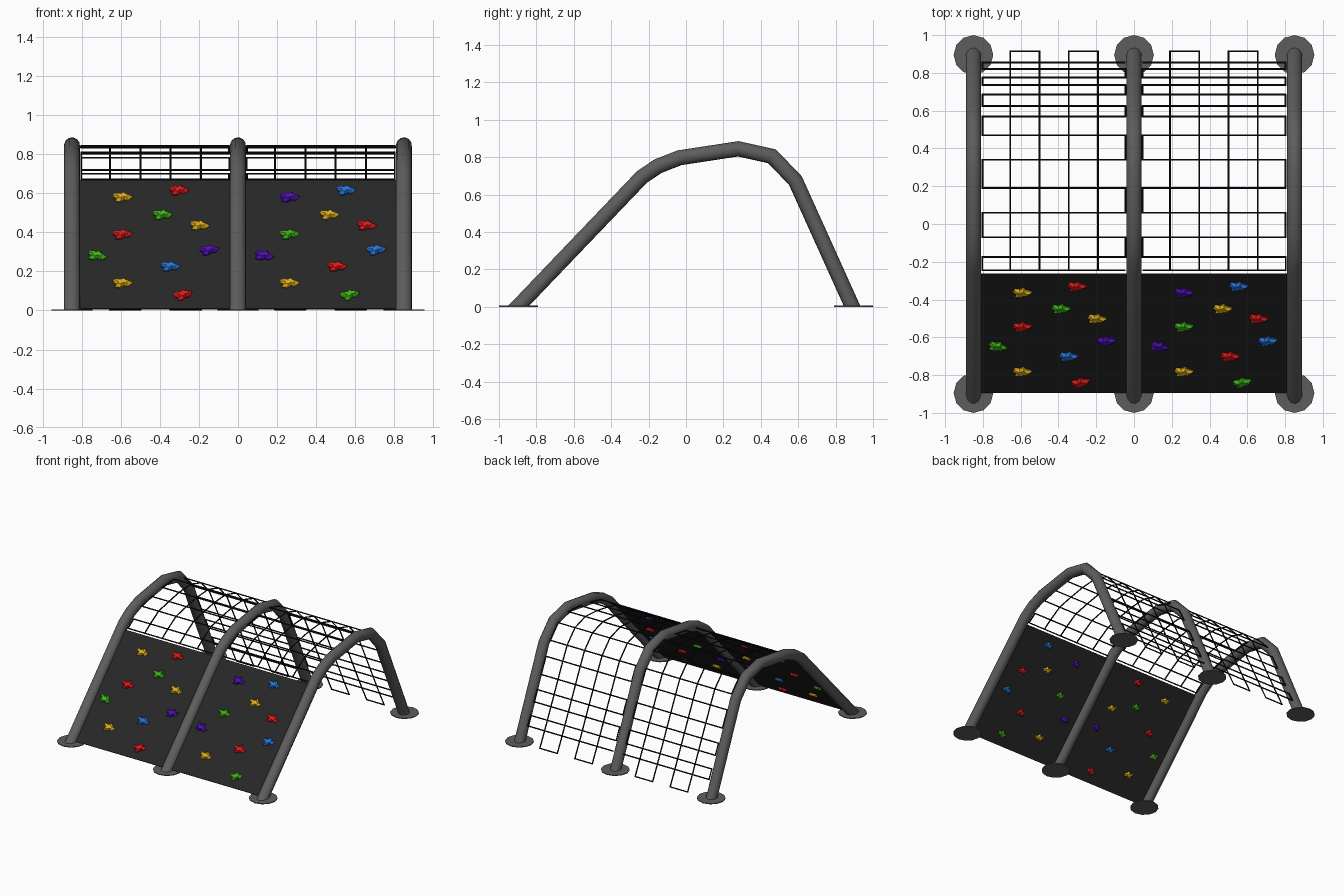
import bpy, bmesh, math
from mathutils import Vector, Matrix

cube = bpy.data.objects.get("Cube")
if cube:
    bpy.data.objects.remove(cube, do_unlink=True)


def material(name, rgb):
    m = bpy.data.materials.new(name)
    m.use_nodes = True
    m.diffuse_color = (*rgb, 1)
    bsdf = m.node_tree.nodes["Principled BSDF"]
    bsdf.inputs["Base Color"].default_value = (*rgb, 1)
    bsdf.inputs["Roughness"].default_value = 0.6
    return m


STEEL = material("grey steel", (0.11, 0.11, 0.11))
BOARD = material("dark board", (0.02, 0.02, 0.02))
ROPE = material("black rope", (0.006, 0.006, 0.006))
PAINT = {
    "yellow": material("yellow", (0.72, 0.42, 0.01)),
    "red": material("red", (0.75, 0.01, 0.01)),
    "green": material("green", (0.05, 0.45, 0.01)),
    "blue": material("blue", (0.02, 0.18, 0.7)),
    "purple": material("purple", (0.08, 0.005, 0.45)),
}


def finish(name, bm, mat, smooth=False):
    bmesh.ops.recalc_face_normals(bm, faces=bm.faces)
    mesh = bpy.data.meshes.new(name)
    bm.to_mesh(mesh)
    bm.free()
    mesh.materials.append(mat)
    ob = bpy.data.objects.new(name, mesh)
    bpy.context.collection.objects.link(ob)
    if smooth:
        bpy.ops.object.select_all(action='DESELECT')
        ob.select_set(True)
        bpy.context.view_layer.objects.active = ob
        bpy.ops.object.shade_smooth_by_angle(angle=math.radians(40))
    return ob


def loft(bm, rings):
    """Skin a stack of rings and cap both ends."""
    rows = [[bm.verts.new(p) for p in ring] for ring in rings]
    n = len(rows[0])
    for a, b in zip(rows, rows[1:]):
        for i in range(n):
            j = (i + 1) % n
            bm.faces.new((a[i], a[j], b[j], b[i]))
    bm.faces.new(rows[0])
    bm.faces.new(rows[-1])


def sweep(bm, pts, radius, sides, end_normal=None):
    """Tube along a path with mitred joints."""
    pts = [Vector(p) for p in pts]
    dirs = [(b - a).normalized() for a, b in zip(pts, pts[1:])]
    u = dirs[0].orthogonal().normalized()
    v = dirs[0].cross(u)
    turns = [2 * math.pi * (i + 0.5) / sides for i in range(sides)]
    ring = [pts[0] + radius * (math.cos(t) * u + math.sin(t) * v) for t in turns]
    rings = []
    for k, p in enumerate(pts):
        d = dirs[max(k - 1, 0)]
        if 0 < k < len(pts) - 1:
            normal = dirs[k - 1] + dirs[k]
        else:
            normal = end_normal or d
        ring = [q + d * ((p - q).dot(normal) / d.dot(normal)) for q in ring]
        rings.append(ring)
    loft(bm, rings)


# Arched posts with round ground plates
ARCH = [(-0.9, 0), (-0.235, 0.695), (-0.15, 0.752), (-0.035, 0.797),
        (0.28, 0.845), (0.46, 0.805), (0.585, 0.675), (0.89, 0)]
for side, x in (("right", -0.85), ("middle", 0), ("left", 0.85)):
    bm = bmesh.new()
    sweep(bm, [(x, y, z) for y, z in ARCH], 0.041, 12, Vector((0, 0, 1)))
    finish(side + "_arch", bm, STEEL, True)
    for end, y in (("front", -0.895), ("back", 0.895)):
        bm = bmesh.new()
        bmesh.ops.create_cone(bm, cap_ends=True, segments=12, radius1=0.105,
                              radius2=0.105, depth=0.006,
                              matrix=Matrix.Translation((x, y, 0.003)))
        finish(f"{side}_{end}_plate", bm, STEEL)

# Climbing boards, lying along the front slope
FOOT = Vector((0, -0.89, 0.008))
TOP = Vector((0, -0.265, 0.665))
SLOPE = (TOP - FOOT).normalized()
OUT = Vector((1, 0, 0)).cross(SLOPE)
for side, s in (("right", -1), ("left", 1)):
    bm = bmesh.new()
    rings = []
    for x in (0.035 * s, 0.812 * s):
        off = Vector((x, 0, 0))
        rings.append([off + FOOT - OUT * 0.005, off + FOOT + OUT * 0.005,
                      off + TOP + OUT * 0.005, off + TOP - OUT * 0.005])
    loft(bm, rings)
    finish(side + "_board", bm, BOARD)

# Climbing holds: chunky arrow-like grips bolted through the board
OUTLINE = [(-0.052, 0.004), (-0.046, 0.026), (-0.018, 0.02), (0.008, 0.036),
           (0.022, 0.016), (0.052, 0.004), (0.03, -0.022), (0.008, -0.016),
           (-0.012, -0.032), (-0.042, -0.03), (-0.034, -0.008)]
LAYERS = [(-0.02, 0.45), (-0.006, 0.75), (0.016, 1.0), (0.03, 0.6)]


def add_hold(name, x, z, degrees, mat):
    centre = FOOT + SLOPE * ((z - 0.022) / SLOPE.z) + Vector((x, 0, 0))
    a = math.radians(degrees)
    across = Vector((math.cos(a), 0, 0)) + SLOPE * math.sin(a)
    along = SLOPE * math.cos(a) - Vector((math.sin(a), 0, 0))
    bm = bmesh.new()
    loft(bm, [[centre + OUT * h + (across * u + along * v) * k
               for u, v in OUTLINE] for h, k in LAYERS])
    finish(name, bm, mat)


HOLDS = [(-0.59, 0.585, 0, "yellow", "purple"), (-0.30, 0.62, 0, "red", "blue"),
         (-0.385, 0.495, 0, "green", "yellow"), (-0.195, 0.44, -5, "yellow", "red"),
         (-0.59, 0.395, 5, "red", "green"), (-0.145, 0.315, 10, "purple", "blue"),
         (-0.72, 0.285, -15, "green", "purple"), (-0.345, 0.23, 0, "blue", "red"),
         (-0.59, 0.145, 0, "yellow", "yellow"), (-0.28, 0.085, 20, "red", "green")]
for i, (x, z, turn, right, left) in enumerate(HOLDS):
    add_hold(f"right_hold_{i + 1}", x, z, turn, PAINT[right])
    add_hold(f"left_hold_{i + 1}", x + 0.855, z, turn, PAINT[left])

# Rope net: one winding rope across and one winding rope lengthwise per bay
ROWS = [(-0.245, 0.672), (-0.175, 0.72), (-0.07, 0.782), (0.06, 0.81),
        (0.19, 0.833), (0.34, 0.842), (0.47, 0.803), (0.57, 0.7),
        (0.625, 0.593), (0.685, 0.47), (0.735, 0.368), (0.775, 0.286),
        (0.82, 0.194), (0.855, 0.123)]
LENGTH = ROWS + [(0.915, 0.006)]
for side, s in (("right", -1), ("left", 1)):
    path = []
    for i, (y, z) in enumerate(ROWS):
        ends = (0.045, 0.803) if i % 2 == 0 else (0.803, 0.045)
        path += [(s * x, y, z) for x in ends]
    bm = bmesh.new()
    sweep(bm, path, 0.005, 6)
    finish(side + "_cross_rope", bm, ROPE, True)

    path = []
    for i, x in enumerate((0.655, 0.5, 0.345, 0.19)):
        run = LENGTH if i % 2 == 0 else LENGTH[::-1]
        path += [(s * x, y, z) for y, z in run]
    bm = bmesh.new()
    sweep(bm, path, 0.005, 6)
    finish(side + "_long_rope", bm, ROPE, True)
